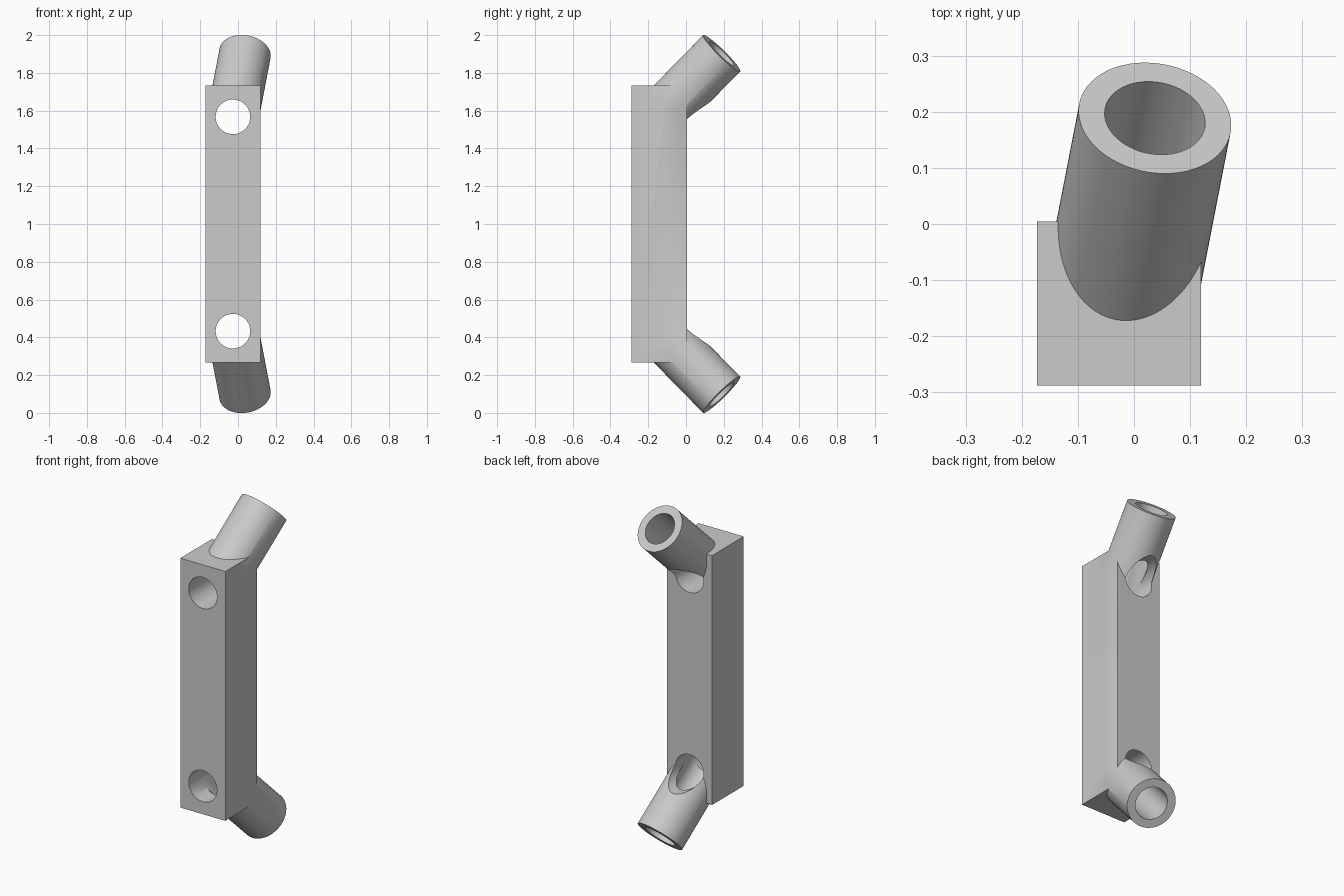
import bpy
import math
from mathutils import Vector

if "Cube" in bpy.data.objects:
    bpy.data.objects.remove(bpy.data.objects["Cube"], do_unlink=True)

# One plain grey for the whole part
grey = bpy.data.materials.new("plain_grey")
grey.use_nodes = True
colour = (0.6, 0.6, 0.6, 1)
grey.diffuse_color = colour
grey.node_tree.nodes["Principled BSDF"].inputs["Base Color"].default_value = colour

UNIT = 0.0366                        # the block is 8 x 8 x 40 units
CX, CY = -0.0269, -0.1415            # block centre in plan
TURN, TILT = math.radians(11), math.radians(45)
TUBE_LENGTH = 13 * UNIT


def cylinder(name, start, direction, radius, length):
    """Solid rod running from start along direction."""
    bpy.ops.mesh.primitive_cylinder_add(
        vertices=96, radius=radius, depth=length,
        location=start + direction * length / 2,
        rotation=direction.to_track_quat("Z", "Y").to_euler())
    bpy.context.object.name = name
    return bpy.context.object


def combine(target, tool, operation):
    """Apply a boolean and remove the tool."""
    tool.hide_render = True
    mod = target.modifiers.new(tool.name, "BOOLEAN")
    mod.operation, mod.solver, mod.object = operation, "EXACT", tool
    bpy.ops.object.select_all(action="DESELECT")
    bpy.context.view_layer.objects.active = target
    target.select_set(True)
    bpy.ops.object.modifier_apply(modifier=mod.name)
    bpy.data.objects.remove(tool, do_unlink=True)


# Square block
bpy.ops.mesh.primitive_cube_add(size=1, location=(CX, CY, 1))
bracket = bpy.context.object
bracket.name = "block_with_angled_tubes"
bracket.scale = (8 * UNIT, 8 * UNIT, 40 * UNIT)
bpy.ops.object.transform_apply(location=False, rotation=False, scale=True)

# Each end: joint centre inside the block and the tube axis leaving it
ends = []
for side in (1, -1):
    joint = Vector((CX, CY, 1 + side * 15.5 * UNIT))
    axis = Vector((math.sin(TURN) * math.sin(TILT),
                   math.cos(TURN) * math.sin(TILT),
                   side * math.cos(TILT)))
    ends.append((joint, axis))

# Angled tubes joined to the block
for joint, axis in ends:
    combine(bracket, cylinder("tube", joint, axis, 3.75 * UNIT, TUBE_LENGTH), "UNION")

# Straight holes from front to back, then the tube bores
back = Vector((0, 1, 0))
for joint, axis in ends:
    combine(bracket, cylinder("hole", joint - back * 0.5, back, 2.5 * UNIT, 1.2), "DIFFERENCE")
    combine(bracket, cylinder("bore", joint, axis, 2.47 * UNIT, TUBE_LENGTH + 0.1), "DIFFERENCE")

bracket.data.materials.clear()
bracket.data.materials.append(grey)
bpy.ops.object.shade_smooth_by_angle(angle=math.radians(30))
